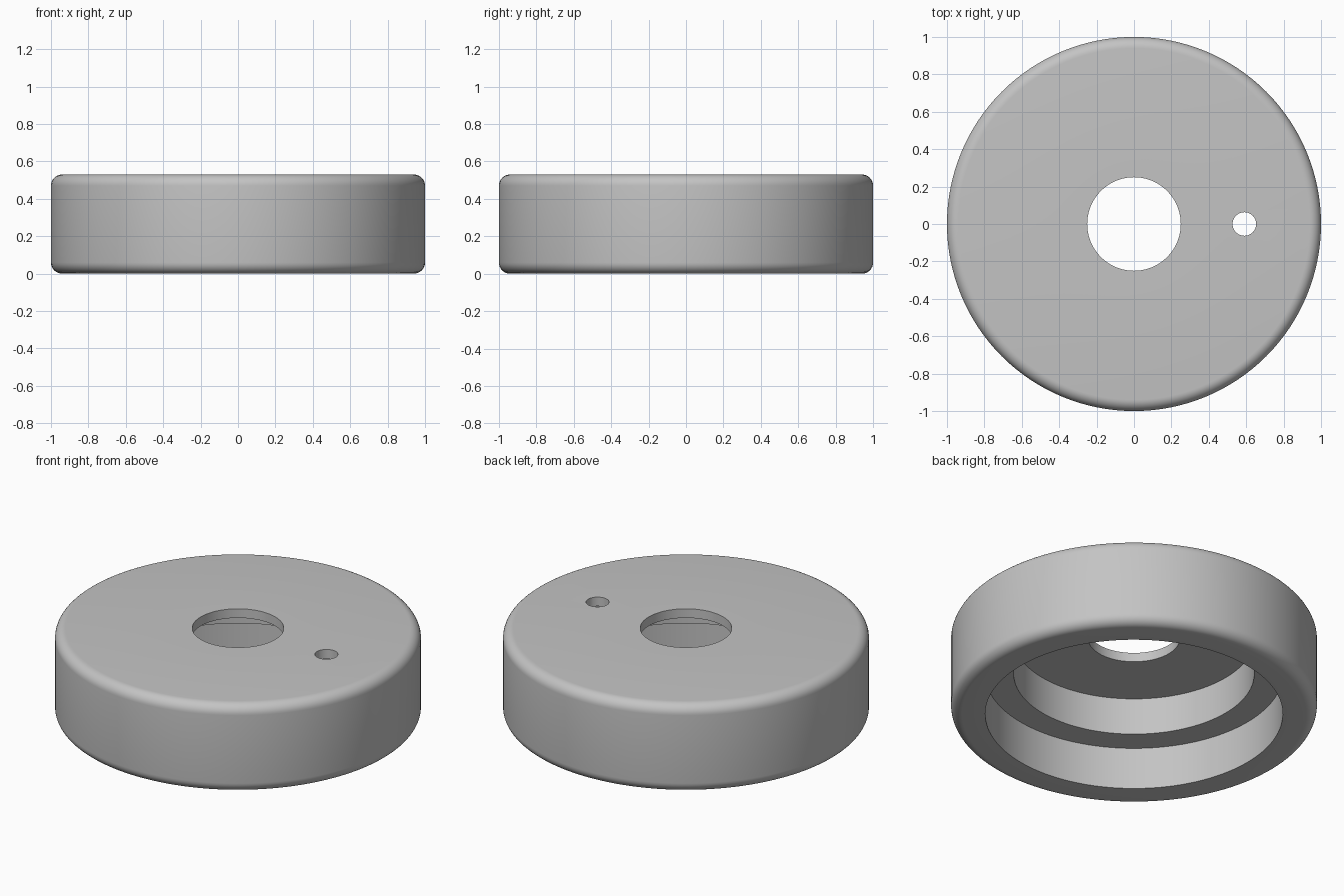
import bpy, bmesh, math

SEGMENTS = 128
OUTER, HEIGHT, ROUND = 1.0, 0.53, 0.06
HOLE_R, CAVITY_R, OPENING_R = 0.25, 0.657, 0.813
CEILING_Z, LEDGE_Z = 0.475, 0.253

if "Cube" in bpy.data.objects:
    bpy.data.objects.remove(bpy.data.objects["Cube"])

# Plain grey material
grey = bpy.data.materials.new("light grey")
grey.use_nodes = True
colour = (0.55, 0.55, 0.55, 1)
grey.diffuse_color = colour
grey.node_tree.nodes["Principled BSDF"].inputs["Base Color"].default_value = colour


def corner(z, start):
    """Quarter-round profile points on the outer rim."""
    angles = [math.radians(start + 90 * i / 8) for i in range(9)]
    return [(OUTER - ROUND + ROUND * math.cos(a), z + ROUND * math.sin(a)) for a in angles]


def lathe(name, profile):
    """Revolve a closed (radius, height) profile around z."""
    bm = bmesh.new()
    verts = [bm.verts.new((r, 0, z)) for r, z in profile]
    edges = [bm.edges.new((verts[i - 1], verts[i])) for i in range(len(verts))]
    bmesh.ops.spin(bm, geom=verts + edges, cent=(0, 0, 0), axis=(0, 0, 1),
                   angle=math.tau, steps=SEGMENTS, use_merge=True)
    bmesh.ops.remove_doubles(bm, verts=bm.verts, dist=1e-5)
    bmesh.ops.recalc_face_normals(bm, faces=bm.faces)
    mesh = bpy.data.meshes.new(name)
    bm.to_mesh(mesh)
    bm.free()
    obj = bpy.data.objects.new(name, mesh)
    bpy.context.collection.objects.link(obj)
    mesh.materials.append(grey)
    return obj


# Round cap: outer wall, stepped cavity below, central hole
profile = [(HOLE_R, CEILING_Z), (CAVITY_R, CEILING_Z), (CAVITY_R, LEDGE_Z),
           (OPENING_R, LEDGE_Z), (OPENING_R, 0)]
profile += corner(ROUND, -90) + corner(HEIGHT - ROUND, 0) + [(HOLE_R, HEIGHT)]
cap = lathe("round_cap", profile)

# Small off-centre hole through the top plate
bpy.ops.mesh.primitive_cylinder_add(vertices=48, radius=0.063, depth=0.2,
                                    location=(0.59, 0, 0.5))
cutter = bpy.context.object
cutter.name = "small_hole_cutter"
cutter.hide_render = True
cutter.data.materials.append(grey)

bpy.ops.object.select_all(action="DESELECT")
cap.select_set(True)
bpy.context.view_layer.objects.active = cap
cut = cap.modifiers.new("small_hole", "BOOLEAN")
cut.operation = "DIFFERENCE"
cut.solver = "EXACT"
cut.object = cutter
bpy.ops.object.modifier_apply(modifier=cut.name)
bpy.data.objects.remove(cutter)

bpy.ops.object.shade_smooth_by_angle(angle=math.radians(30))
